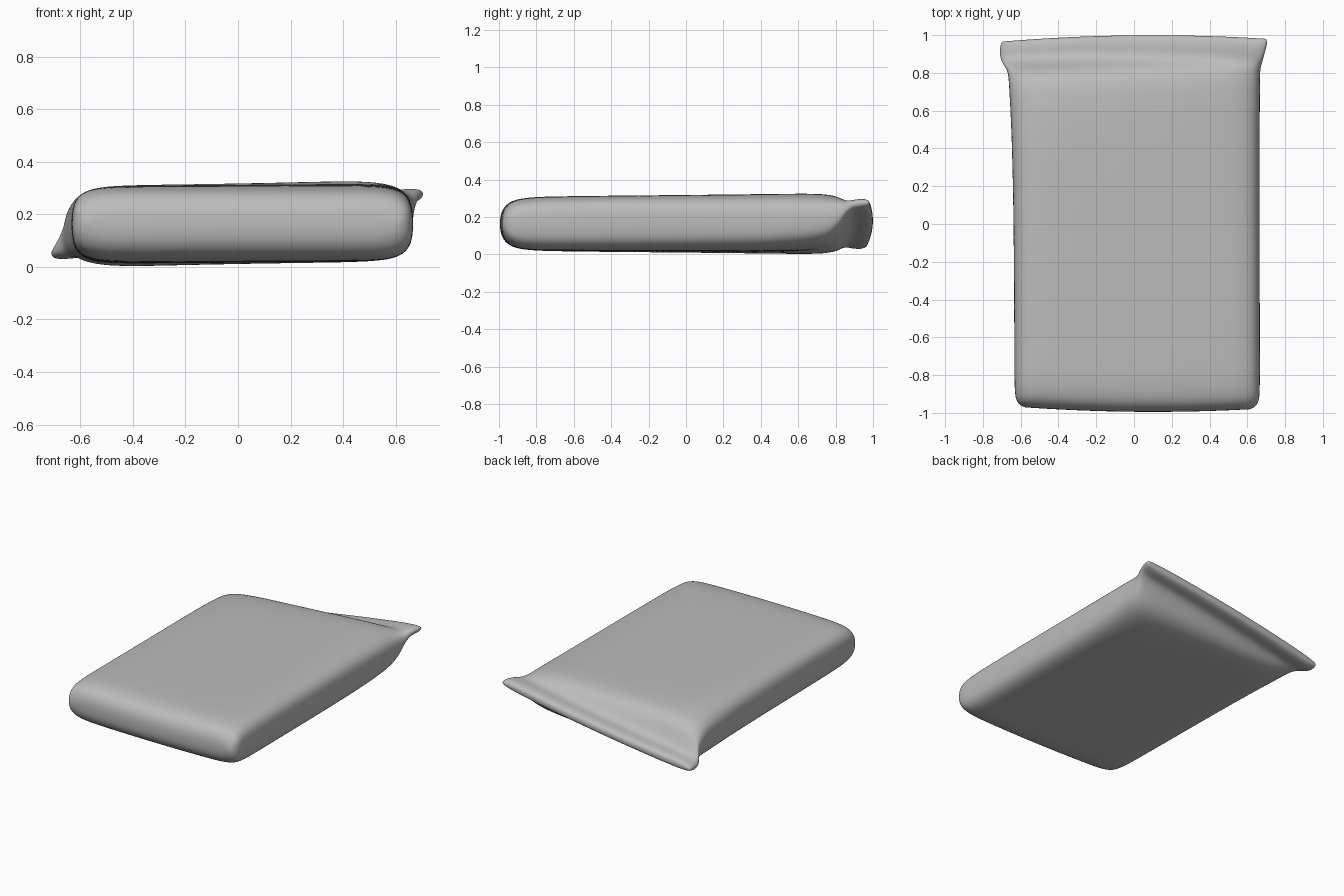
import bpy, bmesh, math

cube = bpy.data.objects.get("Cube")
if cube:
    bpy.data.objects.remove(cube, do_unlink=True)

grey = bpy.data.materials.new("soft grey")
grey.use_nodes = True
colour = (0.5, 0.5, 0.5, 1)
grey.diffuse_color = colour
grey.node_tree.nodes["Principled BSDF"].inputs["Base Color"].default_value = colour

# Bag cross-sections: y, left edge, right edge, half height, twist, squareness
SECTIONS = [
    (-0.995, -0.58, 0.615, 0.03, 0, 12),
    (-0.985, -0.605, 0.64, 0.07, 0, 12),
    (-0.96, -0.625, 0.66, 0.105, 0, 12),
    (-0.92, -0.632, 0.667, 0.128, 0, 12),
    (-0.84, -0.635, 0.668, 0.142, 0, 12),
    (-0.70, -0.635, 0.668, 0.146, 0.005, 12),
    (0.0, -0.638, 0.667, 0.150, 0.01, 11),
    (0.45, -0.648, 0.667, 0.154, 0.015, 9),
    (0.68, -0.66, 0.668, 0.152, 0.03, 7),
    (0.77, -0.665, 0.668, 0.140, 0.045, 6),
    (0.82, -0.67, 0.67, 0.113, 0.075, 6),
    (0.85, -0.685, 0.675, 0.075, 0.11, 7),
    (0.875, -0.70, 0.683, 0.048, 0.135, 9),
    (0.905, -0.71, 0.69, 0.035, 0.155, 12),
    (0.95, -0.713, 0.702, 0.036, 0.16, 12),
    (0.985, -0.707, 0.708, 0.03, 0.16, 12),
    (1.0, -0.70, 0.70, 0.015, 0.16, 12),
]
STEPS = 24
MID_Z = 0.164


def section_points(y, left, right, half, twist, power):
    """One closed loop: a flat pillow shape, sheared by the bag's twist."""
    points = []
    for i in range(2 * STEPS):
        u = -math.cos(math.pi * i / STEPS)
        side = 1 if i < STEPS else -1
        x = (left + right) / 2 + u * (right - left) / 2
        z = MID_Z + side * half * max(0, 1 - abs(u) ** power) ** (1 / 3)
        # ends bow outward in the middle
        bow = 0.03 * ((x - 0.1) / 0.75) ** 2 * max(0, (abs(y) - 0.7) / 0.3)
        points.append((x, y - math.copysign(bow, y), z + twist * x))
    return points


# Sealed bag, lofted from the rounded front to the crimped back lip
bm = bmesh.new()
rings = [[bm.verts.new(p) for p in section_points(*s)] for s in SECTIONS]
count = 2 * STEPS
for a, b in zip(rings, rings[1:]):
    for i in range(count):
        j = (i + 1) % count
        bm.faces.new((a[i], a[j], b[j], b[i]))

# End caps as strips of quads between upper and lower edges
for ring in (rings[0], rings[-1]):
    for i in range(STEPS):
        quad = [ring[i], ring[i + 1], ring[(count - i - 1) % count], ring[(count - i) % count]]
        bm.faces.new(list(dict.fromkeys(quad)))
bmesh.ops.recalc_face_normals(bm, faces=bm.faces)

mesh = bpy.data.meshes.new("sealed_bag")
bm.to_mesh(mesh)
bm.free()
mesh.materials.append(grey)
mesh.shade_smooth()
bag = bpy.data.objects.new("sealed_bag", mesh)
bpy.context.collection.objects.link(bag)
smooth = bag.modifiers.new("Smooth", "SUBSURF")
smooth.levels = smooth.render_levels = 2
